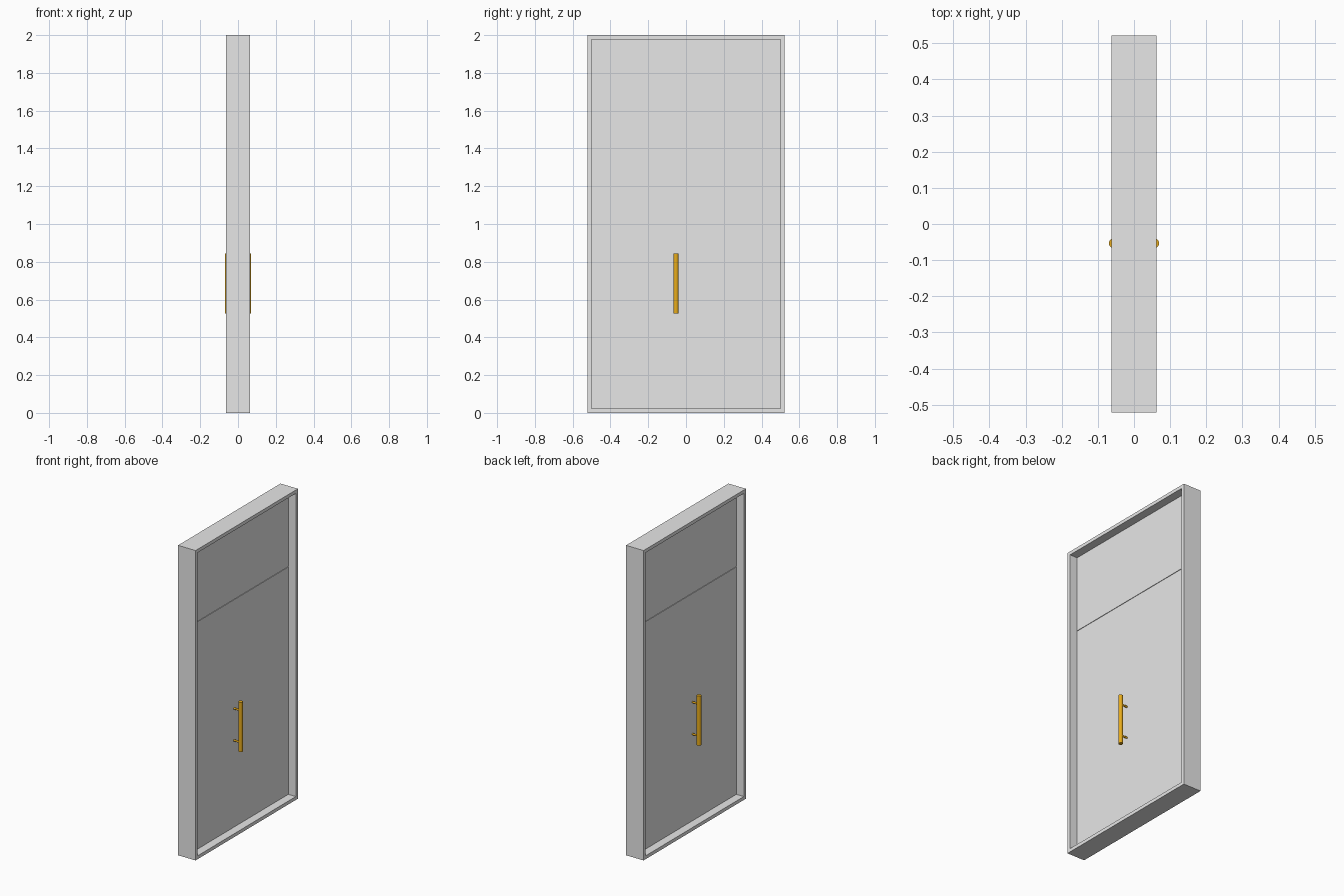
import bpy
import bmesh
from math import radians, pi

if "Cube" in bpy.data.objects:
    bpy.data.objects.remove(bpy.data.objects["Cube"])


def material(name, color):
    mat = bpy.data.materials.new(name)
    mat.use_nodes = True
    mat.diffuse_color = (*color, 1)
    mat.node_tree.nodes["Principled BSDF"].inputs["Base Color"].default_value = (*color, 1)
    return mat


grey = material("light_grey_paint", (0.8, 0.8, 0.8))
gold = material("gold_metal", (0.86, 0.44, 0.012))

HALF_DEPTH, HALF_WIDTH, HEIGHT = 0.0625, 0.522, 2.0
BORDER = 0.022
FACE_X = 0.009        # half thickness of the door
RECESS = 0.006        # depth of the sunken panels


def finish(bm, name, mat):
    mesh = bpy.data.meshes.new(name)
    bm.to_mesh(mesh)
    bm.free()
    mesh.materials.append(mat)
    obj = bpy.data.objects.new(name, mesh)
    bpy.context.collection.objects.link(obj)
    return obj


def frame():
    """Rectangular ring swept through the wall depth."""
    bm = bmesh.new()
    loops = []
    for x, inset in ((-HALF_DEPTH, 0), (HALF_DEPTH, 0), (HALF_DEPTH, BORDER), (-HALF_DEPTH, BORDER)):
        y, lo, hi = HALF_WIDTH - inset, inset, HEIGHT - inset
        loops.append([bm.verts.new((x, *p)) for p in ((-y, lo), (y, lo), (y, hi), (-y, hi))])
    for i in range(4):
        a, b = loops[i], loops[(i + 1) % 4]
        for j in range(4):
            k = (j + 1) % 4
            bm.faces.new((a[j], a[k], b[k], b[j]))
    bmesh.ops.recalc_face_normals(bm, faces=bm.faces)
    return finish(bm, "door_frame", grey)


def panelled_leaf(name, ys, zs, panel_columns):
    """Flat leaf whose middle row is sunk in the given columns, mirrored to both sides."""
    bm = bmesh.new()
    grid = [[bm.verts.new((FACE_X, y, z)) for y in ys] for z in zs]
    cells = {}
    for r in range(len(zs) - 1):
        for c in range(len(ys) - 1):
            cells[r, c] = bm.faces.new((grid[r][c], grid[r][c + 1], grid[r + 1][c + 1], grid[r + 1][c]))
    rim = [e for e in bm.edges if e.is_boundary]
    # Sink the panels
    for c in panel_columns:
        new = bmesh.ops.extrude_face_region(bm, geom=[cells[1, c]])["geom"]
        for v in new:
            if isinstance(v, bmesh.types.BMVert):
                v.co.x -= RECESS
    # Carry the outer edge back to the middle plane
    for v in bmesh.ops.extrude_edge_only(bm, edges=rim)["geom"]:
        if isinstance(v, bmesh.types.BMVert):
            v.co.x = 0
    bmesh.ops.recalc_face_normals(bm, faces=bm.faces)
    if max(bm.faces, key=lambda f: f.calc_center_median().x).normal.x < 0:
        bmesh.ops.reverse_faces(bm, faces=bm.faces)
    bmesh.ops.dissolve_limit(bm, angle_limit=radians(1), verts=bm.verts, edges=bm.edges)
    obj = finish(bm, name, grey)
    obj.modifiers.new("both_sides", 'MIRROR').use_axis = (True, False, False)
    return obj


def cylinder(name, radius, length, location, rotation=(0, 0, 0)):
    bpy.ops.mesh.primitive_cylinder_add(vertices=32, radius=radius, depth=length,
                                        location=location, rotation=rotation)
    obj = bpy.context.object
    obj.name = name
    obj.data.materials.append(gold)
    bpy.ops.object.shade_smooth_by_angle(angle=radians(40))


# Frame, lower leaf with two panels, and the panel above it
frame()
EDGE = HALF_WIDTH - BORDER + 0.004
panelled_leaf("door_leaf", (-EDGE, -0.37, -0.245, 0, 0.37, EDGE), (0.018, 0.16, 1.366, 1.489), (1, 3))
panelled_leaf("transom", (-EDGE, -0.37, 0.37, EDGE), (1.492, 1.63, 1.847, 1.982), (1,))

# Thin strip that closes the joint between leaf and transom
bpy.ops.mesh.primitive_cube_add(size=1, location=(0, 0, 1.4905))
strip = bpy.context.object
strip.name = "joint_strip"
strip.scale = (FACE_X, 2 * EDGE, 0.01)
strip.data.materials.append(grey)

# Pull handles on both sides
BAR_X, BAR_Y, BAR_Z = 0.056, -0.053, 0.685
for side, label in ((1, "left"), (-1, "right")):
    cylinder(label + "_handle_bar", 0.0135, 0.32, (side * BAR_X, BAR_Y, BAR_Z))
    for end, level in ((-1, "lower"), (1, "upper")):
        cylinder(f"{label}_{level}_handle_post", 0.006, BAR_X,
                 (side * BAR_X / 2, BAR_Y, BAR_Z + end * 0.103), (0, pi / 2, 0))
